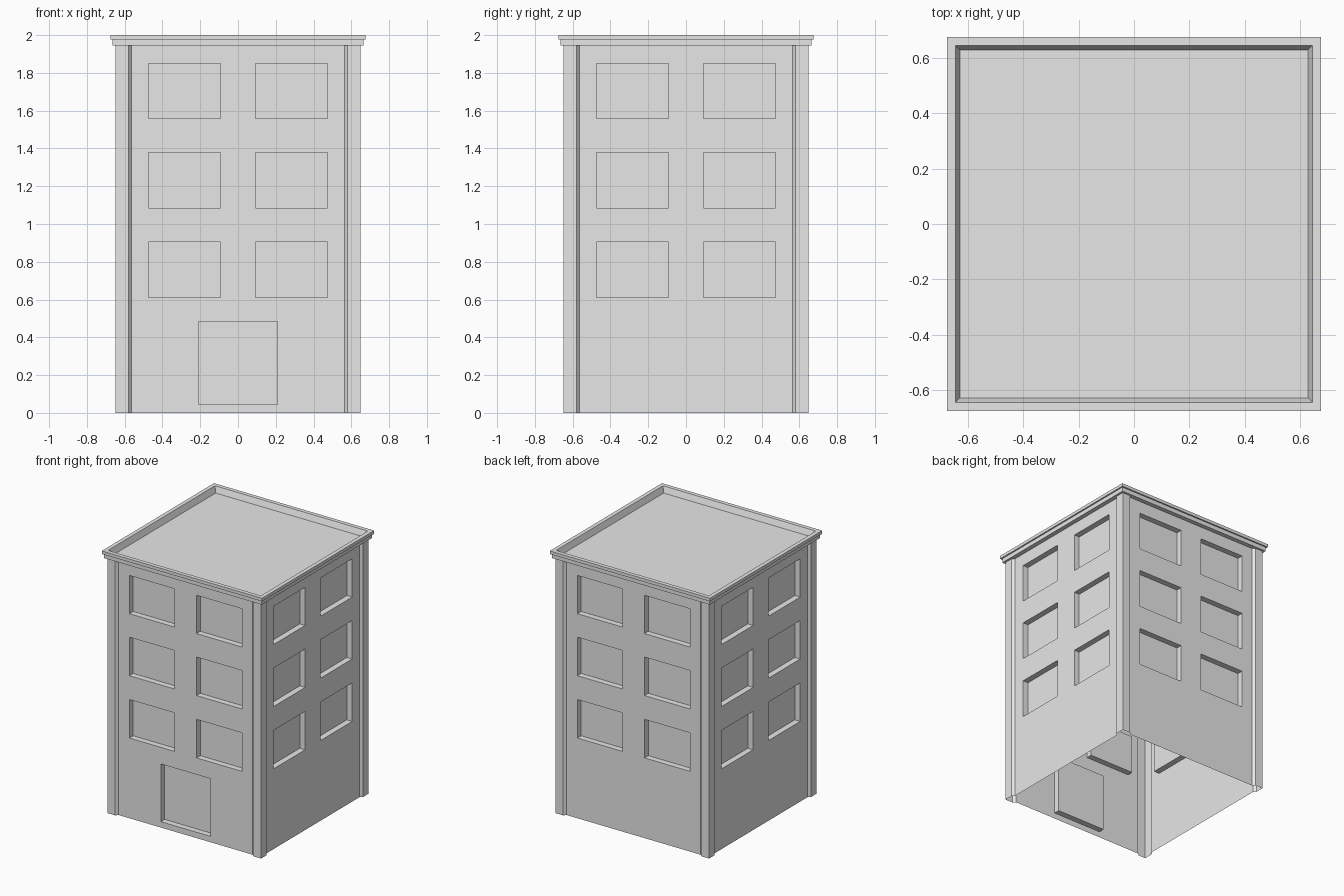
import bpy, bmesh
from math import pi
from mathutils import Matrix, Vector

cube = bpy.data.objects.get("Cube")
if cube:
    bpy.data.objects.remove(cube, do_unlink=True)

GREY = (0.8, 0.8, 0.8, 1)
grey = bpy.data.materials.new("plain_grey")
grey.use_nodes = True
grey.diffuse_color = GREY
grey.node_tree.nodes["Principled BSDF"].inputs["Base Color"].default_value = GREY

WALL, PILLAR, BEVEL_IN, BEVEL_OUT = 0.63, 0.648, 0.565, 0.581
EAVES, RECESS = 1.944, 0.045
WINDOW_X = (0.092, 0.474)
WINDOW_ROWS = [(0.611, 0.904), (1.086, 1.379), (1.558, 1.849)]
DOOR_X, DOOR_Z = 0.209, (0.045, 0.484)


def finish(name, bm, turn=0):
    """Turn the part about the vertical axis and add it to the scene."""
    bmesh.ops.transform(bm, matrix=Matrix.Rotation(turn * pi / 2, 4, 'Z'), verts=bm.verts)
    mesh = bpy.data.meshes.new(name)
    bm.to_mesh(mesh)
    bm.free()
    mesh.materials.append(grey)
    bpy.context.collection.objects.link(bpy.data.objects.new(name, mesh))


def is_opening(x, z, door):
    """Tell whether a point on the wall lies in a window or the door."""
    if door and abs(x) < DOOR_X and DOOR_Z[0] < z < DOOR_Z[1]:
        return True
    in_column = WINDOW_X[0] < abs(x) < WINDOW_X[1]
    return in_column and any(a < z < b for a, b in WINDOW_ROWS)


def wall(name, turn, door=False):
    """Flat wall panel with openings pushed inwards."""
    half = [*WINDOW_X, BEVEL_IN] + ([DOOR_X] if door else [])
    xs = sorted(half + [-x for x in half])
    zs = sorted([0, EAVES] + [z for row in WINDOW_ROWS for z in row] + (list(DOOR_Z) if door else []))
    bm = bmesh.new()
    grid = [[bm.verts.new((x, -WALL, z)) for x in xs] for z in zs]
    for low, high in zip(grid, grid[1:]):
        for i in range(len(xs) - 1):
            bm.faces.new((low[i], low[i + 1], high[i + 1], high[i]))
    holes = []
    for face in bm.faces:
        c = face.calc_center_median()
        if is_opening(c.x, c.z, door):
            holes.append(face)
    result = bmesh.ops.extrude_face_region(bm, geom=holes)
    moved = [v for v in result["geom"] if isinstance(v, bmesh.types.BMVert)]
    bmesh.ops.translate(bm, vec=Vector((0, RECESS, 0)), verts=moved)
    bmesh.ops.delete(bm, geom=[f for f in holes if f.is_valid], context='FACES_ONLY')
    finish(name, bm, turn)


def pillar(name, turn):
    """Corner strip with bevelled edges meeting the two walls."""
    profile = [(BEVEL_IN, -WALL), (BEVEL_OUT, -PILLAR), (PILLAR, -PILLAR),
               (PILLAR, -BEVEL_OUT), (WALL, -BEVEL_IN)]
    bm = bmesh.new()
    low = [bm.verts.new((x, y, 0)) for x, y in profile]
    high = [bm.verts.new((x, y, EAVES)) for x, y in profile]
    for i in range(len(profile) - 1):
        bm.faces.new((low[i], low[i + 1], high[i + 1], high[i]))
    finish(name, bm, turn)


def cornice_and_roof():
    """Stepped square cornice, sloped inner rim and sunken flat roof."""
    profile = [(0.62, EAVES), (0.664, EAVES), (0.664, 1.976), (0.675, 1.976),
               (0.675, 2.0), (0.644, 2.0), (0.628, 1.955)]
    bm = bmesh.new()
    rings = [[bm.verts.new((sx * r, sy * r, z)) for sx, sy in ((-1, -1), (1, -1), (1, 1), (-1, 1))]
             for r, z in profile]
    for a, b in zip(rings, rings[1:]):
        for i in range(4):
            j = (i + 1) % 4
            bm.faces.new((a[i], a[j], b[j], b[i]))
    bm.faces.new(rings[-1])
    finish("cornice_and_roof", bm)


# Walls
for turn, side in enumerate(("front", "left", "back", "right")):
    wall(side + "_wall", turn, door=side == "front")

# Corner pillars
for turn, corner in enumerate(("front_left", "back_left", "back_right", "front_right")):
    pillar(corner + "_pillar", turn)

cornice_and_roof()
